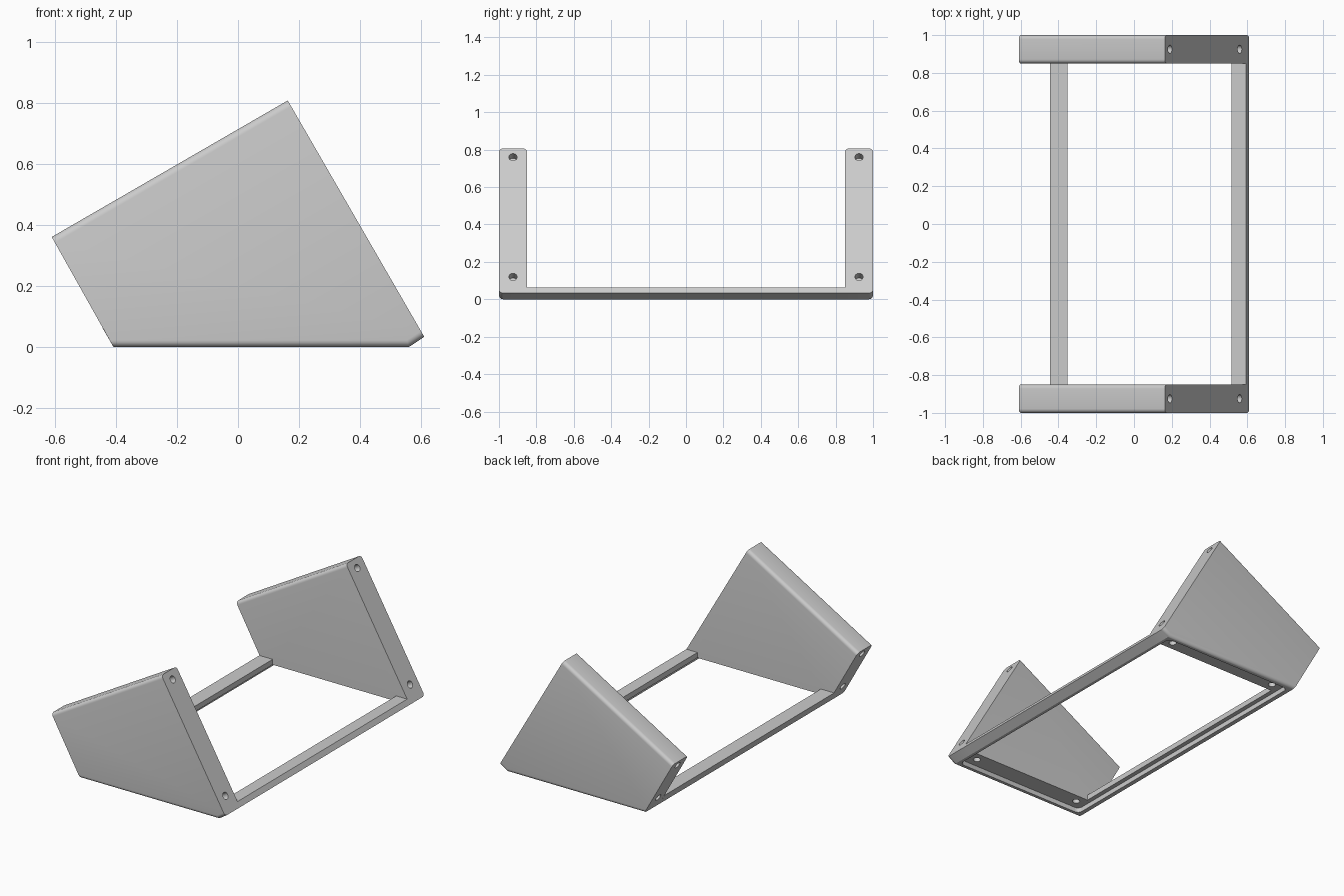
import bpy, bmesh, math
from mathutils import Vector, Matrix

cube = bpy.data.objects.get("Cube")
if cube:
    bpy.data.objects.remove(cube, do_unlink=True)

grey = bpy.data.materials.new("light grey")
grey.use_nodes = True
grey.diffuse_color = (0.6, 0.6, 0.6, 1)
grey.node_tree.nodes["Principled BSDF"].inputs["Base Color"].default_value = (0.6, 0.6, 0.6, 1)

LENGTH, INNER, BAR_TOP = 1.0, 0.85, 0.064
SLOPE = math.tan(math.radians(30))
TOP_LOW, TOP_HIGH = (-0.61, 0.36), (0.163, 0.807)
NOSE, KEEL, HEEL = (0.61, 0.033), (0.56, 0.0), (-0.408, 0.0)


def finish(name, bm):
    bmesh.ops.recalc_face_normals(bm, faces=bm.faces)
    mesh = bpy.data.meshes.new(name)
    bm.to_mesh(mesh)
    bm.free()
    mesh.materials.append(grey)
    obj = bpy.data.objects.new(name, mesh)
    bpy.context.collection.objects.link(obj)
    return obj


def prism(profile, y0, y1):
    """Extrude an x-z profile along y."""
    bm = bmesh.new()
    face = bm.faces.new([bm.verts.new((x, y0, z)) for x, z in profile])
    new = bmesh.ops.extrude_face_region(bm, geom=[face])["geom"]
    bmesh.ops.translate(bm, vec=(0, y1 - y0, 0),
                        verts=[g for g in new if isinstance(g, bmesh.types.BMVert)])
    return bm


def make_panel(name, side):
    bm = prism([TOP_LOW, TOP_HIGH, NOSE, KEEL, HEEL], side * INNER, side * LENGTH)
    rounded = []
    for e in bm.edges:
        a, b = (v.co for v in e.verts)
        if abs(a.y - b.y) > 0.01:
            continue
        top = min(a.z, b.z) > 0.3
        bottom_outer = max(a.z, b.z) < 0.1 and abs(a.y) > 0.9
        if top or bottom_outer:
            rounded.append(e)
    bmesh.ops.bevel(bm, geom=rounded, offset=0.022, segments=5, profile=0.5,
                    affect='EDGES', clamp_overlap=True)
    return finish(name, bm)


# Side panels and the two bars joining them
parts = [make_panel("left_end_panel", 1), make_panel("right_end_panel", -1)]
nose_x = NOSE[0] - (BAR_TOP - NOSE[1]) * SLOPE
heel_x = HEEL[0] - BAR_TOP * SLOPE
parts.append(finish("high_side_bar", prism(
    [(0.515, 0), KEEL, NOSE, (nose_x, BAR_TOP), (0.515, BAR_TOP)], -INNER, INNER)))
parts.append(finish("low_side_bar", prism(
    [HEEL, (-0.352, 0), (-0.352, BAR_TOP), (heel_x, BAR_TOP)], -INNER, INNER)))

# Shallow rounded recess under the frame
bm = bmesh.new()
bmesh.ops.create_cube(bm, size=1, matrix=Matrix.Translation((0.08, 0, 0)) @
                      Matrix.Diagonal((0.92, 1.93, 0.06, 1)))
upright = [e for e in bm.edges if abs(e.verts[0].co.z - e.verts[1].co.z) > 0.01]
bmesh.ops.bevel(bm, geom=upright, offset=0.03, segments=4, profile=0.5, affect='EDGES')
recess = finish("recess_cutter", bm)

# Blind screw holes in the slanted end faces and the underside
bm = bmesh.new()


def drill(point, axis, depth):
    turn = Vector(axis).to_track_quat('Z', 'Y').to_matrix().to_4x4()
    bmesh.ops.create_cone(bm, cap_ends=True, segments=20, radius1=0.022, radius2=0.022,
                          depth=2 * depth, matrix=Matrix.Translation(point) @ turn)


tilt = (math.cos(math.radians(30)), 0, 0.5)
for y in (-0.925, 0.925):
    for z in (0.12, 0.76):
        drill((NOSE[0] - (z - NOSE[1]) * SLOPE, y, z), tilt, 0.05)
    for z in (0.08, 0.32):
        drill((HEEL[0] - z * SLOPE, y, z), tilt, 0.05)
    for x in (-0.31, 0.46):
        drill((x, math.copysign(0.905, y), 0.03), (0, 0, 1), 0.045)
holes = finish("hole_cutter", bm)

# Apply the cuts, then shade
for obj in parts:
    bpy.ops.object.select_all(action='DESELECT')
    obj.select_set(True)
    bpy.context.view_layer.objects.active = obj
    for cutter in (recess, holes) if "panel" in obj.name else (recess,):
        mod = obj.modifiers.new("cut", 'BOOLEAN')
        mod.operation, mod.solver, mod.object = 'DIFFERENCE', 'EXACT', cutter
        bpy.ops.object.modifier_apply(modifier=mod.name)
    bpy.ops.object.shade_smooth_by_angle(angle=math.radians(30))

for cutter in (recess, holes):
    bpy.data.objects.remove(cutter, do_unlink=True)
